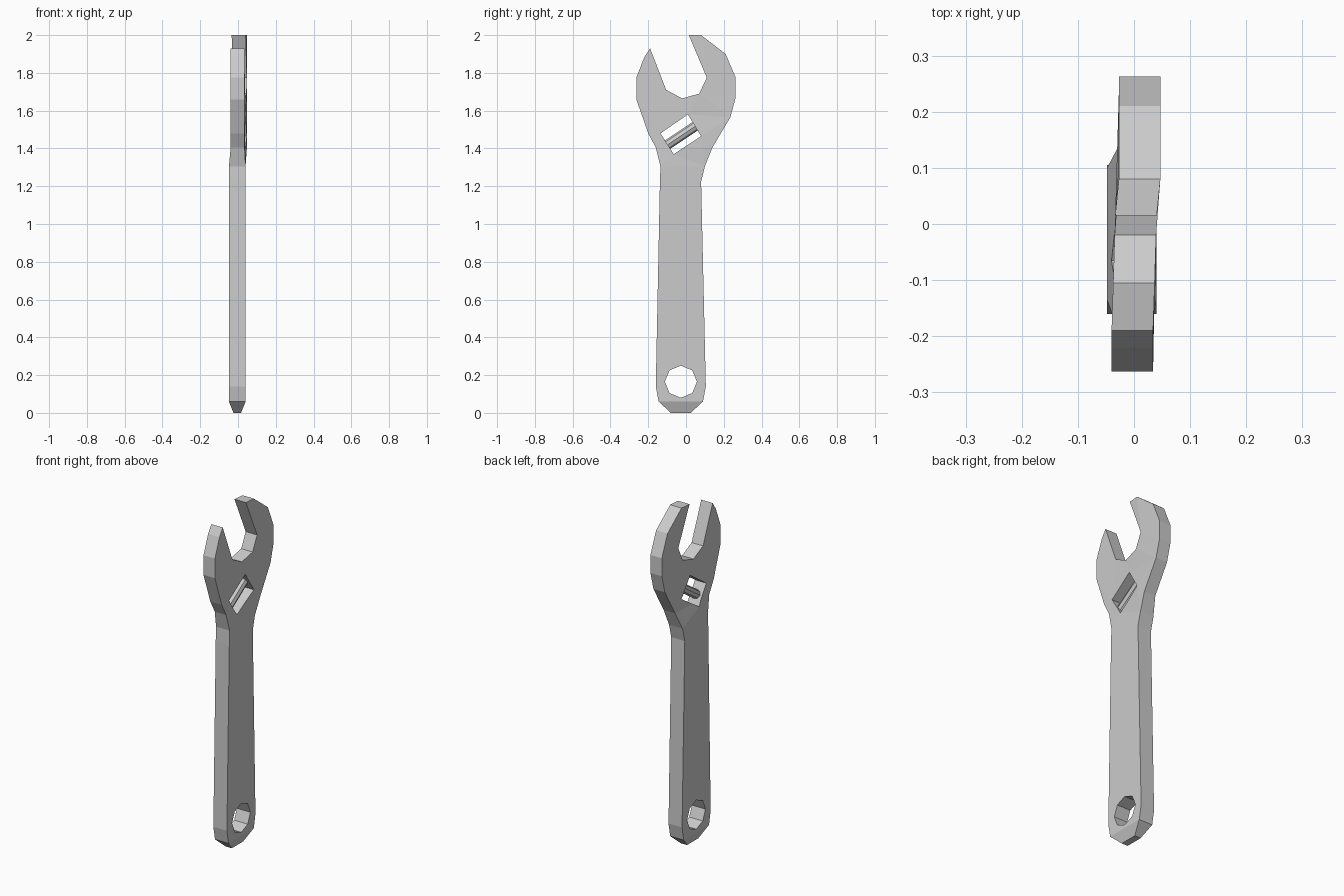
import bpy, bmesh, math
from mathutils import Vector

if "Cube" in bpy.data.objects:
    bpy.data.objects.remove(bpy.data.objects["Cube"])

# Side profile of the wrench, as (y, z)
outline = [(-.08, 0), (.025, 0), (.09, .06), (.105, .14), (.08, 1.225), (.10, 1.305),
           (.14, 1.405), (.235, 1.565), (.263, 1.67), (.263, 1.775), (.21, 1.90),
           (.08, 2), (.015, 2), (.11, 1.775), (.07, 1.69), (-.02, 1.665), (-.105, 1.71),
           (-.19, 1.93), (-.22, 1.885), (-.263, 1.775), (-.263, 1.66), (-.20, 1.48),
           (-.16, 1.405), (-.135, 1.305), (-.138, 1.225), (-.16, .14), (-.145, .06)]
slot = [(-.135, 1.48), (.01, 1.58), (.08, 1.465), (-.065, 1.37)]
hang_hole = [(-.027 + .085 * math.cos(i * math.pi / 4),
              .165 + .085 * math.sin(i * math.pi / 4)) for i in range(8)]


def interp(v, keys):
    """Piecewise linear lookup, clamped at both ends."""
    if v <= keys[0][0]:
        return keys[0][1]
    for (a, fa), (b, fb) in zip(keys, keys[1:]):
        if v <= b:
            return fa + (fb - fa) * (v - a) / (b - a)
    return keys[-1][1]


def finish(name, bm):
    bmesh.ops.recalc_face_normals(bm, faces=bm.faces[:])
    mesh = bpy.data.meshes.new(name)
    bm.to_mesh(mesh)
    bm.free()
    obj = bpy.data.objects.new(name, mesh)
    bpy.context.collection.objects.link(obj)
    return obj


# Wrench body: filled profile with two holes, extruded to thickness
bm = bmesh.new()
edges = []
for loop in (outline, hang_hole, slot):
    vs = [bm.verts.new((-1, y, z)) for y, z in loop]
    edges += [bm.edges.new((a, b)) for a, b in zip(vs, vs[1:] + vs[:1])]
bmesh.ops.triangle_fill(bm, edges=edges, use_beauty=True, normal=(1, 0, 0))
for z in (.06, 1.305, 1.405):
    bmesh.ops.bisect_plane(bm, geom=bm.verts[:] + bm.edges[:] + bm.faces[:],
                           dist=1e-4, plane_co=(0, 0, z), plane_no=(0, 0, 1))
res = bmesh.ops.extrude_face_region(bm, geom=bm.faces[:], use_keep_orig=True)
for v in res["geom"]:
    if isinstance(v, bmesh.types.BMVert):
        v.co.x = 1

# Taper the bottom end, thin the head and set the jaws slightly askew
for v in bm.verts:
    half = interp(v.co.z, [(0, .02), (.06, .044), (1.305, .044), (1.405, .037)])
    head = interp(v.co.z, [(1.305, 0), (1.405, 1)])
    skew = interp(v.co.y, [(-.19, -.003), (-.1, 0), (.015, .0035), (.08, .010)])
    v.co.x = v.co.x * half + skew * head - .004 * (1 - head)
finish("wrench_body", bm)

# Adjusting screw lying across the slot
bm = bmesh.new()
bmesh.ops.create_cone(bm, cap_ends=True, segments=8, radius1=.026, radius2=.026, depth=.18)
screw = finish("adjusting_screw", bm)
screw.rotation_mode = 'QUATERNION'
screw.rotation_quaternion = Vector((0, .145, .097)).to_track_quat('Z', 'Y')
screw.location = (.002, -.025, 1.468)
